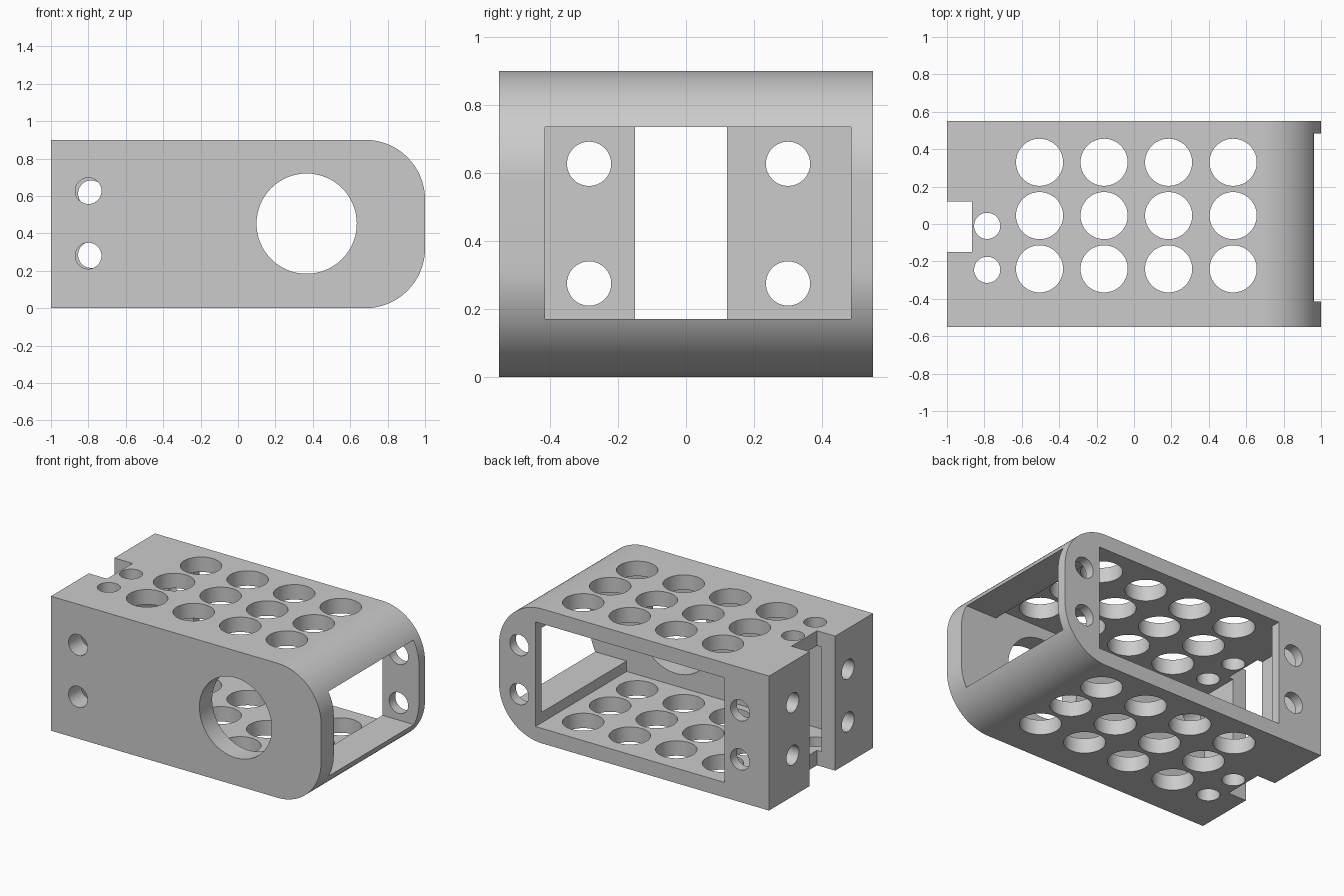
import bpy, bmesh, math
from mathutils import Matrix, Vector

if "Cube" in bpy.data.objects:
    bpy.data.objects.remove(bpy.data.objects["Cube"])

grey = bpy.data.materials.new("plain grey")
grey.use_nodes = True
colour = (0.6, 0.6, 0.6, 1)
grey.diffuse_color = colour
grey.node_tree.nodes["Principled BSDF"].inputs["Base Color"].default_value = colour


def finish(bm, name):
    bmesh.ops.recalc_face_normals(bm, faces=bm.faces)
    mesh = bpy.data.meshes.new(name)
    bm.to_mesh(mesh)
    bm.free()
    mesh.materials.append(grey)
    obj = bpy.data.objects.new(name, mesh)
    bpy.context.collection.objects.link(obj)
    return obj


def box(name, low, high):
    low, high = Vector(low), Vector(high)
    bm = bmesh.new()
    place = Matrix.Translation((low + high) / 2) @ Matrix.Diagonal((high - low).to_4d())
    bmesh.ops.create_cube(bm, size=1, matrix=place)
    return finish(bm, name)


def drills(name, axis, holes):
    """One cutter made of cylinders, each (centre, radius, length)."""
    turn = Vector((0, 0, 1)).rotation_difference(Vector(axis)).to_matrix().to_4x4()
    bm = bmesh.new()
    for centre, radius, length in holes:
        bmesh.ops.create_cone(bm, cap_ends=True, segments=64, radius1=radius, radius2=radius,
                              depth=length, matrix=Matrix.Translation(centre) @ turn)
    return finish(bm, name)


# Solid block with one end rounded
W, H, R = 0.55, 0.9, 0.32
bm = bmesh.new()
outline = [(-1, H), (-1, 0)]
for cz, start in ((R, -90), (H - R, 0)):
    for i in range(25):
        a = math.radians(start + 90 * i / 24)
        outline.append((1 - R + R * math.cos(a), cz + R * math.sin(a)))
face = bm.faces.new([bm.verts.new((x, -W, z)) for x, z in outline])
side = bmesh.ops.extrude_face_region(bm, geom=[face])["geom"]
bmesh.ops.translate(bm, vec=(0, 2 * W, 0), verts=[v for v in side if isinstance(v, bmesh.types.BMVert)])
body = finish(bm, "bracket_body")

# Hollow interior, side window, end window and end slot
y0, y1 = -0.415, 0.485
cutters = [
    box("cavity", (-0.9, y0, 0.1), (0.73, y1, 0.8)),
    box("back_window", (-0.67, 0.3, 0.1), (0.73, 0.7, 0.8)),
    box("end_window", (0.6, y0, 0.17), (1.1, y1, 0.735)),
    box("end_slot", (-1.1, -0.15, -0.1), (-0.865, 0.12, 1)),
]

# Holes through the top and bottom plates
vertical = [((-0.505 + 0.345 * i, -0.24 + 0.285 * j, H / 2), 0.126, 1.2)
            for i in range(4) for j in range(3)]
vertical += [((-0.785, y, H / 2), 0.07, 1.2) for y in (-0.01, -0.245)]
cutters.append(drills("plate_holes", (0, 0, 1), vertical))

# Holes through the front and back walls
across = [((0.367, -W, 0.452), 0.268, 0.4)]
across += [((-0.8, -W, z), 0.07, 0.4) for z in (0.28, 0.627)]
across += [((x, W, z), 0.07, 0.3) for x in (-0.785, 0.85) for z in (0.285, 0.613)]
cutters.append(drills("wall_holes", (0, 1, 0), across))

# Holes through the flat end
lengthwise = [((-1, y, z), 0.065, 0.3) for y in (-0.285, 0.3) for z in (0.275, 0.627)]
cutters.append(drills("end_holes", (1, 0, 0), lengthwise))

# Cut everything out, then drop the cutters
bpy.ops.object.select_all(action="DESELECT")
bpy.context.view_layer.objects.active = body
body.select_set(True)
for cutter in cutters:
    cutter.hide_render = True
    mod = body.modifiers.new(cutter.name, "BOOLEAN")
    mod.operation, mod.solver, mod.object = "DIFFERENCE", "EXACT", cutter
    bpy.ops.object.modifier_apply(modifier=mod.name)
    bpy.data.objects.remove(cutter)

bpy.ops.object.shade_smooth_by_angle(angle=math.radians(30))
